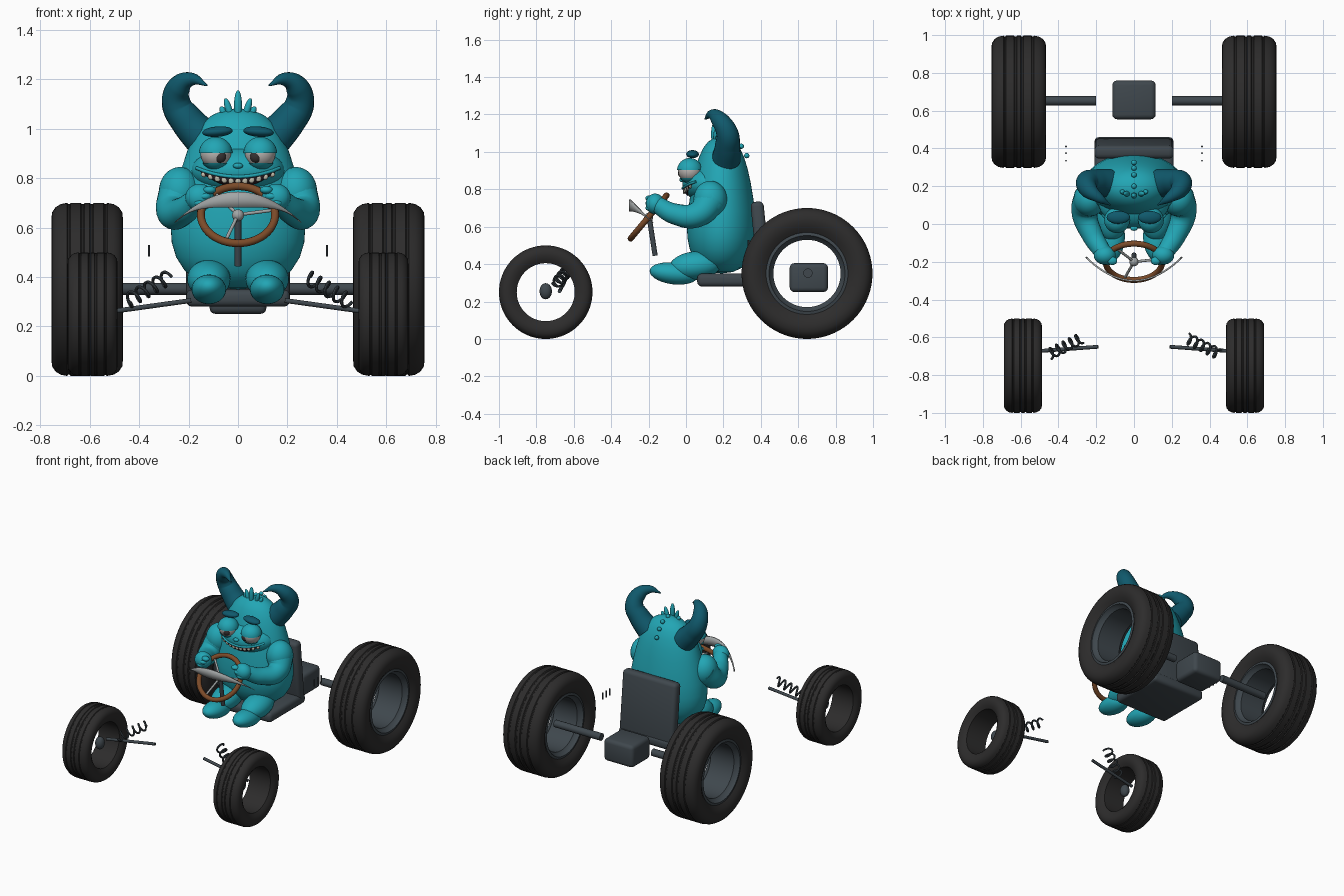
import bpy, bmesh
from math import sin, cos, pi, sqrt
from mathutils import Matrix, Vector

if "Cube" in bpy.data.objects:
    bpy.data.objects.remove(bpy.data.objects["Cube"])


def material(name, r, g, b):
    m = bpy.data.materials.new(name)
    m.use_nodes = True
    m.diffuse_color = (r, g, b, 1)
    m.node_tree.nodes["Principled BSDF"].inputs["Base Color"].default_value = (r, g, b, 1)
    return m


TEAL = material("teal_skin", .016, .38, .46)
HORN = material("dark_teal", .005, .1, .15)
EYE = material("eye_white", .5, .47, .45)
PUPIL = material("pupil_dark", .035, .03, .03)
MOUTH = material("mouth_dark", .03, .015, .02)
TOOTH = material("tooth_cream", .55, .52, .42)
BROWN = material("brown_leather", .2, .07, .022)
TYRE = material("black_rubber", .026, .025, .025)
STEEL = material("dark_steel", .05, .064, .075)
GREY = material("light_metal", .36, .38, .38)


def add(name, mesh, mat, matrix=None, angle=.7):
    if matrix is not None:
        mesh.transform(matrix)
    mesh.materials.clear()
    mesh.materials.append(mat)
    mesh.shade_smooth()
    mesh.set_sharp_from_angle(angle=angle)
    ob = bpy.data.objects.new(name, mesh)
    bpy.context.collection.objects.link(ob)
    return ob


def from_bm(name, bm, mat, matrix=None, angle=.7):
    bmesh.ops.remove_doubles(bm, verts=bm.verts, dist=1e-5)
    bmesh.ops.recalc_face_normals(bm, faces=bm.faces)
    mesh = bpy.data.meshes.new(name)
    bm.to_mesh(mesh)
    bm.free()
    return add(name, mesh, mat, matrix, angle)


def place(loc, size=(1, 1, 1), rot=0, axis='X'):
    return Matrix.Translation(loc) @ Matrix.Rotation(rot, 4, axis) @ Matrix.Diagonal((*size, 1))


def ball(name, loc, half, mat, rot=0, axis='X', low=-2, high=2):
    """Ellipsoid, optionally keeping only the band of heights low..high."""
    bm = bmesh.new()
    bmesh.ops.create_uvsphere(bm, u_segments=32, v_segments=20, radius=1)
    for cut, keep in ((low, -1), (high, 1)):
        bmesh.ops.bisect_plane(bm, geom=bm.verts[:] + bm.edges[:] + bm.faces[:],
                               plane_co=(0, 0, cut), plane_no=(0, 0, keep), clear_outer=True)
    return from_bm(name, bm, mat, place(loc, half, rot, axis))


def box(name, loc, size, mat, bevel, rot=0):
    bm = bmesh.new()
    bmesh.ops.create_cube(bm, size=1, matrix=Matrix.Diagonal((*size, 1)))
    bmesh.ops.bevel(bm, geom=bm.edges[:], offset=bevel, segments=3, profile=.5, affect='EDGES')
    return from_bm(name, bm, mat, place(loc, rot=rot))


def lathe(name, profile, mat, matrix, closed=False, segs=64, angle=.7):
    """Spin (radius, height) points about the local z axis."""
    bm = bmesh.new()
    rings = [[bm.verts.new((r * cos(2 * pi * i / segs), r * sin(2 * pi * i / segs), h))
              for i in range(segs)] for r, h in profile]
    pairs = list(zip(rings, rings[1:])) + ([(rings[-1], rings[0])] if closed else [])
    for a, b in pairs:
        for i in range(segs):
            j = (i + 1) % segs
            bm.faces.new((a[i], a[j], b[j], b[i]))
    return from_bm(name, bm, mat, matrix, angle)


def tube(name, points, radii, mat, kind='BEZIER', sides=5):
    cu = bpy.data.curves.new(name, 'CURVE')
    cu.dimensions = '3D'
    cu.bevel_depth, cu.bevel_resolution, cu.use_fill_caps = 1, sides, True
    sp = cu.splines.new(kind)
    pts = sp.bezier_points if kind == 'BEZIER' else sp.points
    pts.add(len(points) - 1)
    for i, (p, co) in enumerate(zip(pts, points)):
        p.radius = radii[i] if isinstance(radii, (list, tuple)) else radii
        if kind == 'BEZIER':
            p.co = co
            p.handle_left_type = p.handle_right_type = 'AUTO'
        else:
            p.co = (*co, 1)
    tmp = bpy.data.objects.new(name, cu)
    mesh = bpy.data.meshes.new_from_object(tmp)
    bpy.data.objects.remove(tmp)
    return add(name, mesh, mat)


def strip(name, width, top, bottom, depth, mat, thick):
    """Curved plate across x between two heights, at depth(x, z)."""
    bm = bmesh.new()
    n, rows = 32, []
    for i in range(n + 1):
        u = 2 * i / n - 1
        x, a, b = u * width, top(u), bottom(u)
        rows.append([bm.verts.new((x, depth(x, z), z)) for z in (a, (a + b) / 2, b)])
    for p, q in zip(rows, rows[1:]):
        for k in range(2):
            bm.faces.new((p[k], q[k], q[k + 1], p[k + 1]))
    ob = from_bm(name, bm, mat)
    mod = ob.modifiers.new("thickness", 'SOLIDIFY')
    mod.thickness, mod.offset = thick, 0


# Wheels: rounded shoulders and shallow tread grooves
def tyre(name, x, y, radius, half):
    side = [(.62, .8), (.7, .93), (.8, 1), (.89, .98), (.95, .88), (.985, .74), (1, .56),
            (.985, .53), (.985, .49), (1, .46), (1, .18), (.985, .15), (.985, .1), (1, .07)]
    full = side + [(r, -h) for r, h in reversed(side)]
    lathe(name, [(r * radius, h * half) for r, h in full], TYRE,
          place((x, y, radius), rot=pi / 2, axis='Y'), True, 72, .6)


for s, tag in ((1, "left"), (-1, "right")):
    tyre(tag + "_rear_tyre", s * .61, .647, .35, .145)
    tyre(tag + "_front_tyre", s * .588, -.75, .25, .101)
    rim = [(.219, .118), (.203, .122), (.196, .105), (.18, .09)]
    lathe(tag + "_rear_rim", rim + [(r, -h) for r, h in reversed(rim)], STEEL,
          place((s * .61, .647, .35), rot=pi / 2, axis='Y'), True)
    tube(tag + "_rear_axle", [(s * .2, .652, .352), (s * .56, .652, .352)], .025, STEEL, 'POLY')
    ball(tag + "_front_hub", (s * .55, -.75, .255), (.03, .033, .043), STEEL)
    tube(tag + "_front_arm", [(s * .19, -.65, .305), (s * .55, -.676, .255)], .01, STEEL, 'POLY')

    # Coil spring
    a, b = Vector((s * .45, -.69, .3)), Vector((s * .28, -.605, .4))
    d = (b - a).normalized()
    e = d.cross(Vector((0, 0, 1))).normalized()
    f = d.cross(e)
    coil = [a.lerp(b, i / 80) + .028 * (e * cos(i * pi / 8) + f * sin(i * pi / 8)) for i in range(81)]
    tube(tag + "_spring", coil, .0065, STEEL, 'POLY', 2)

    # Small upright pins beside the seat
    for y in (.335, .375, .41):
        tube(tag + "_pin", [(s * .36, y, .483), (s * .36, y, .53)], .005, STEEL, 'POLY', 2)

# Gearbox and seat
box("gearbox", (0, .657, .328), (.23, .205, .155), STEEL, .025)
box("seat_base", (0, .26, .315), (.42, .4, .07), STEEL, .025)
box("seat_back", (0, .4, .52), (.42, .07, .43), STEEL, .025, .1)

# Steering wheel, spokes, column and curved dash
steer = place((0, -.2, .652), rot=.876)
lathe("steering_ring", [(.15 + .016 * cos(i * pi / 6), .016 * sin(i * pi / 6)) for i in range(12)],
      BROWN, steer, True)
ball("steering_hub", (0, -.2, .65), (.024, .024, .024), GREY)
for k in range(3):
    t = .17 + k * 2 * pi / 3
    tube("steering_spoke", [steer @ Vector((0, 0, 0)), steer @ Vector((.148 * cos(t), .148 * sin(t), 0))],
         .007, GREY, 'POLY')
tube("steering_column", [(0, -.195, .64), (0, -.165, .445)], .014, STEEL, 'POLY')
strip("dash_panel", .255, lambda u: .745 - .125 * u * u, lambda u: .682 - .062 * u ** 4,
      lambda x, z: -.3 + .125 * (x / .255) ** 2, GREY, .009)

# Body
outline = [(0, .35), (.09, .358), (.16, .38), (.215, .425), (.25, .48), (.268, .54), (.272, .6),
           (.264, .68), (.248, .76), (.228, .84), (.205, .91), (.178, .97), (.145, 1.02),
           (.105, 1.055), (.055, 1.076), (0, 1.083)]
lathe("body", outline, TEAL, place((0, .19, 0), (1, .68, 1)), angle=1.2)
ball("muzzle", (0, .12, .83), (.19, .14, .1), TEAL)


# Mouth, lip and teeth follow the muzzle surface
def muzzle_y(x, z, lift=.003):
    return .12 - lift - .14 * sqrt(max(.02, 1 - (x / .19) ** 2 - ((z - .83) / .1) ** 2))


def upper(u):
    return .803 + .035 * u * u


strip("mouth", .165, upper, lambda u: .765 + .073 * u * u, muzzle_y, MOUTH, .004)
lip = [(u * .168, muzzle_y(u * .168, upper(u)), upper(u) + .003) for u in [i / 8 - 1 for i in range(17)]]
tube("upper_lip", lip, .007, TEAL)
for i in range(-5, 6):
    u = i / 6
    z = upper(u) - .013
    ball("tooth", (u * .165, muzzle_y(u * .165, z, .002), z), (.012, .007, .015 - .007 * u * u), TOOTH)
ball("nose", (0, -.022, .85), (.02, .014, .012), TEAL)

for s, tag in ((1, "left"), (-1, "right")):
    # Eyes with heavy lids, and brows
    eye = (s * .09, .02, .9)
    ball(tag + "_eyeball", eye, (.062, .062, .062), EYE)
    ball(tag + "_upper_lid", eye, (.068, .068, .067), TEAL, low=.03)
    ball(tag + "_lower_lid", eye, (.067, .067, .067), TEAL, high=-.58)
    ball(tag + "_pupil", (s * .072, -.025, .886), (.024, .018, .024), PUPIL)
    ball(tag + "_brow", (s * .083, .035, .988), (.062, .034, .021), HORN, s * .08, 'Y')

    # Horn
    tube(tag + "_horn", [(s * .14, .215, .96), (s * .205, .222, 1.03), (s * .249, .22, 1.1),
                         (s * .238, .18, 1.17), (s * .188, .14, 1.2), (s * .125, .1, 1.175)],
         [.078, .068, .059, .047, .027, .003], HORN, sides=8)

    # Arm, hand and fingers
    ball(tag + "_shoulder", (s * .235, .13, .745), (.085, .09, .1), TEAL)
    tube(tag + "_arm", [(s * .235, .14, .75), (s * .262, .06, .665), (s * .22, -.06, .668),
                        (s * .165, -.15, .715)], [.085, .068, .056, .046], TEAL, sides=8)
    ball(tag + "_hand", (s * .155, -.165, .722), (.058, .05, .055), TEAL)
    for k in range(3):
        ball(tag + "_finger", (s * (.115 + .02 * k), -.195, .752 - .026 * k), (.026, .022, .016), TEAL)

    # Leg and foot
    ball(tag + "_leg", (s * .118, .05, .392), (.088, .14, .076), TEAL, .1)
    ball(tag + "_foot", (s * .118, -.065, .35), (.07, .13, .058), TEAL, -.12)

    # Side hair tufts
    ball(tag + "_tuft", (s * .038, .16, 1.08), (.014, .014, .045), TEAL, s * .3, 'Y')
    ball(tag + "_small_tuft", (s * .06, .17, 1.07), (.013, .013, .022), TEAL, s * .45, 'Y')

# Middle tuft and the row of bumps down the back of the head
ball("middle_tuft", (0, .15, 1.095), (.016, .016, .06), TEAL)
for y, z in ((.2, 1.083), (.26, 1.068), (.296, 1.03), (.325, .98)):
    ball("head_bump", (0, y, z), (.014, .014, .014), TEAL)
